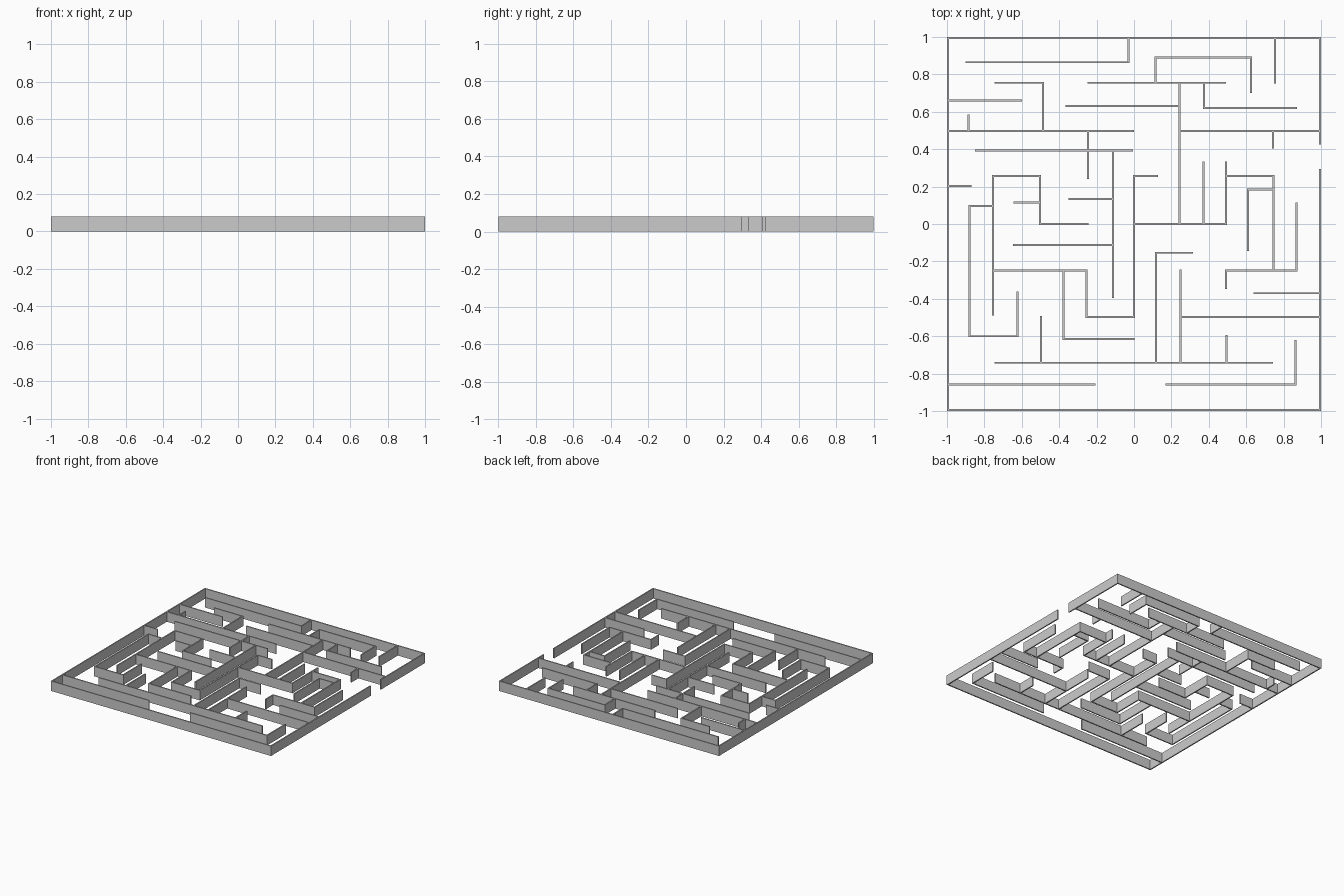
import bpy, bmesh
from mathutils import Vector

if "Cube" in bpy.data.objects:
    bpy.data.objects.remove(bpy.data.objects["Cube"])

HEIGHT = 0.081
HALF = 0.005   # half wall thickness
E = 0.995      # centreline of the outer wall


def path_points(first, x, y, *stops):
    """Right-angled path: stops alternate between x and y targets."""
    pts = [Vector((x, y))]
    along_x = first == 'h'
    for s in stops:
        x, y = (s, y) if along_x else (x, s)
        pts.append(Vector((x, y)))
        along_x = not along_x
    return pts


def add_wall(bm, pts):
    """Mitred closed wall ribbon of constant thickness and height."""
    dirs = [(b - a).normalized() for a, b in zip(pts, pts[1:])]
    norms = [Vector((-d.y, d.x)) for d in dirs]
    rings = []
    for i, p in enumerate(pts):
        if i == 0:
            n = norms[0]
        elif i == len(pts) - 1:
            n = norms[-1]
        else:
            n = norms[i - 1] + norms[i]
        l, r = p + n * HALF, p - n * HALF
        rings.append([bm.verts.new((q.x, q.y, z)) for q, z in
                      ((l, 0), (r, 0), (r, HEIGHT), (l, HEIGHT))])
    for a, b in zip(rings, rings[1:]):
        for k in range(4):
            m = (k + 1) % 4
            bm.faces.new((a[k], a[m], b[m], b[k]))
    bm.faces.new(rings[0])
    bm.faces.new(rings[-1])


def build(name, paths):
    bm = bmesh.new()
    for p in paths:
        add_wall(bm, path_points(*p))
    bmesh.ops.recalc_face_normals(bm, faces=bm.faces)
    me = bpy.data.meshes.new(name)
    bm.to_mesh(me)
    bm.free()
    bpy.context.collection.objects.link(bpy.data.objects.new(name, me))


# Perimeter with the doorway gap on the right side
build("outer_wall", [('v', E, .425, E, -E, -E, E, .295)])

# Back-left walls
build("back_left_walls", [
    ('h', -.90, .865, -.03, E),
    ('h', -.745, .755, -.487, .497),
    ('h', -E, .66, -.60),
    ('h', -E, .497, 0),
    ('v', -.885, .585, .497),
    ('h', -.85, .393, -.005),
    ('v', -.246, .497, .24),
    ('h', -E, .203, -.87),
])

# Middle-left walls
build("middle_left_walls", [
    ('v', -.112, .393, -.395),
    ('h', -.35, .134, -.112),
    ('h', -.648, -.112, -.112),
    ('v', -.754, -.49, .257, -.502, 0, -.243),
    ('h', -.643, .115, -.502),
    ('h', -.754, .096, -.88, -.60, -.623, -.36),
    ('h', -.754, -.249, -.253, -.497, 0, .257, .128),
])

# Front-left walls
build("front_left_walls", [
    ('v', -.377, -.249, -.615, .003),
    ('v', -.498, -.492, -.742),
    ('h', -E, -.858, -.205),
    ('h', -.745, -.742, .742),
])

# Front-right walls
build("front_right_walls", [
    ('h', .168, -.858, .864, -.62),
    ('v', .495, -.742, -.594),
    ('v', .249, -.742, -.243),
    ('h', .249, -.497, E),
    ('h', .638, -.37, E),
    ('v', .118, -.742, -.154, .315),
])

# Middle-right walls
build("middle_right_walls", [
    ('v', .492, -.348, -.249, .869, .115),
    ('h', .492, .257, .746, -.249),
    ('h', 0, 0, .492, .333),
    ('v', .372, 0, .333),
    ('h', .746, .185, .61, -.145),
])

# Back-right walls
build("back_right_walls", [
    ('v', .243, 0, .755),
    ('h', .243, .497, E),
    ('v', .743, .497, .405),
    ('h', -.366, .63, .243),
    ('h', -.248, .755, .492),
    ('v', .115, .755, .89, .626, .70),
    ('v', .375, .755, .62, .872),
    ('v', .754, .75, E),
])
